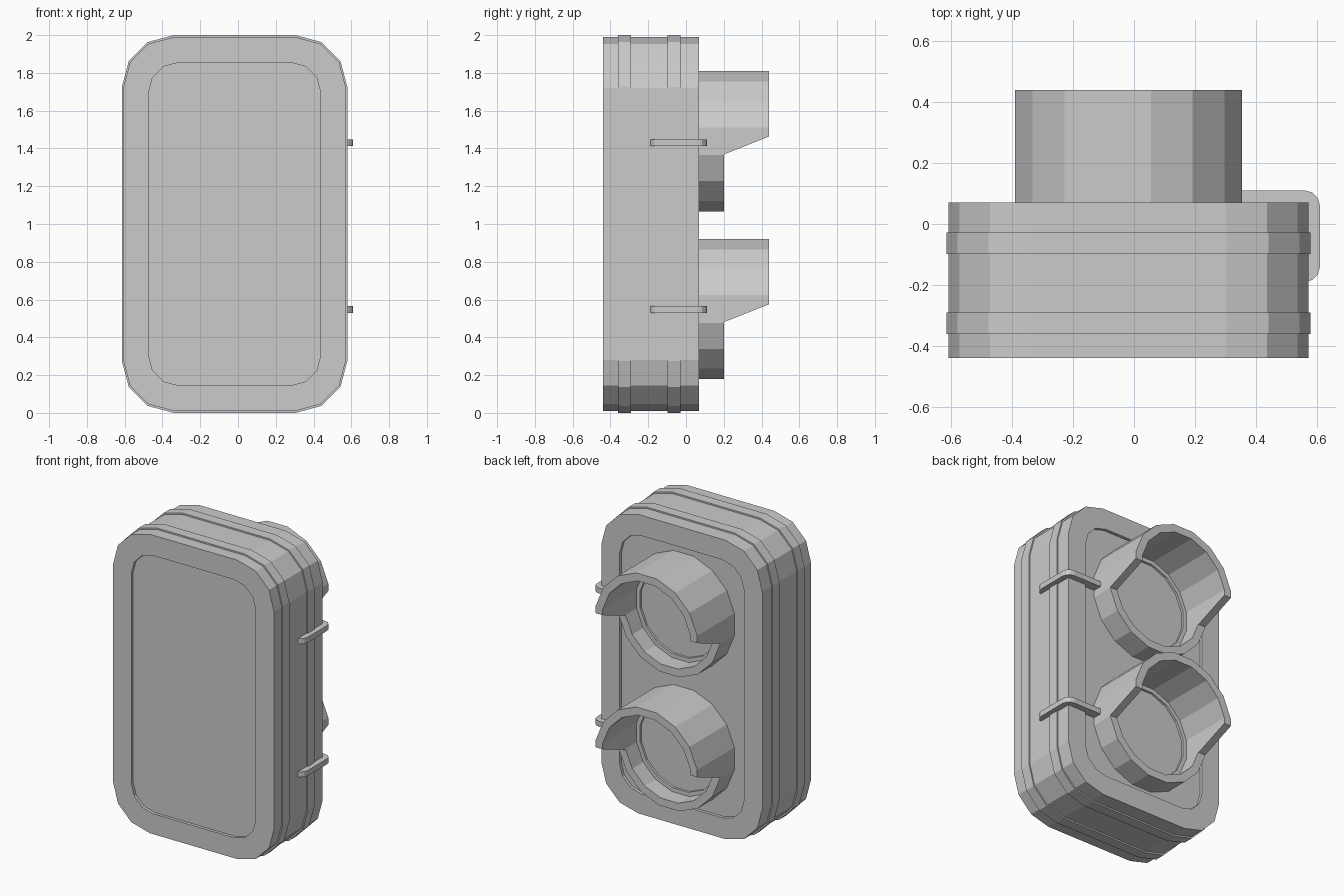
import bpy
import bmesh
from math import cos, sin, pi
from mathutils import Vector

cube = bpy.data.objects.get("Cube")
if cube:
    bpy.data.objects.remove(cube, do_unlink=True)

grey = bpy.data.materials.new("plain_grey")
grey.use_nodes = True
grey.diffuse_color = (0.6, 0.6, 0.6, 1)
grey.node_tree.nodes["Principled BSDF"].inputs["Base Color"].default_value = (0.6, 0.6, 0.6, 1)

CX = -0.018  # centre line of the housing


def loft(name, loops):
    """Bridge equal-length point loops and cap both ends."""
    bm = bmesh.new()
    rings = [[bm.verts.new(p) for p in loop] for loop in loops]
    n = len(rings[0])
    for a, b in zip(rings, rings[1:]):
        for i in range(n):
            j = (i + 1) % n
            bm.faces.new((a[i], a[j], b[j], b[i]))
    bm.faces.new(rings[0])
    bm.faces.new(rings[-1])
    bmesh.ops.recalc_face_normals(bm, faces=bm.faces)
    mesh = bpy.data.meshes.new(name)
    bm.to_mesh(mesh)
    bm.free()
    mesh.materials.append(grey)
    obj = bpy.data.objects.new(name, mesh)
    bpy.context.collection.objects.link(obj)
    return obj


def arc(cx, cy, r, start, steps=3):
    """Quarter-circle corner points."""
    angles = [start + pi / 2 * i / steps for i in range(steps + 1)]
    return [(cx + r * cos(a), cy + r * sin(a)) for a in angles]


def rounded_loop(y, hx, hz, r):
    pts = []
    for k, (sx, sz) in enumerate([(1, 1), (-1, 1), (-1, -1), (1, -1)]):
        pts += arc(CX + sx * (hx - r), 1 + sz * (hz - r), r, k * pi / 2)
    return [Vector((x, y, z)) for x, z in pts]


def circle_loop(y, r, z, sides=16):
    angles = [(i + 0.5) * 2 * pi / sides for i in range(sides)]
    return [Vector((CX + r * cos(a), y, z + r * sin(a))) for a in angles]


# Housing: recessed panels front and back, two raised bands around the sides
wall = (0.59, 0.99, 0.27)
band = (0.597, 1.0, 0.275)
panel = (0.456, 0.855, 0.16)
sections = [(-0.42, panel), (-0.44, panel), (-0.44, wall)]
for y0, y1 in [(-0.36, -0.29), (-0.098, -0.028)]:
    sections += [(y0, wall), (y0, band), (y1, band), (y1, wall)]
sections += [(0.07, wall), (0.07, panel), (0.05, panel)]
loft("housing", [rounded_loop(y, *s) for y, s in sections])

# Lamp hoods: thick tubes with a lens seat, cut away along the lower front
hood_profile = [(0.04, 0.379), (0.44, 0.379), (0.44, 0.327),
                (0.085, 0.327), (0.085, 0.3), (0.07, 0.3)]
cut_profile = [(0.2, -0.6), (0.2, -0.07), (0.5, 0.049), (0.5, -0.6)]
for label, z in [("lower", 0.55), ("upper", 1.438)]:
    hood = loft(label + "_lamp_hood", [circle_loop(y, r, z) for y, r in hood_profile])
    cutter = loft("hood_cutter", [[Vector((x, y, z + dz)) for y, dz in cut_profile]
                                  for x in (-0.6, 0.6)])
    cutter.hide_render = True
    mod = hood.modifiers.new("cutaway", "BOOLEAN")
    mod.operation = "DIFFERENCE"
    mod.solver = "EXACT"
    mod.object = cutter
    bpy.context.view_layer.objects.active = hood
    bpy.ops.object.modifier_apply(modifier=mod.name)
    bpy.data.objects.remove(cutter, do_unlink=True)

# Side brackets: thin plates wrapping the back corner, rounded on the outside
outline = [(0.345, -0.19)] + arc(0.56, -0.14, 0.05, -pi / 2) + arc(0.56, 0.06, 0.05, 0) + [(0.345, 0.11)]
for label, z in [("lower", 0.547), ("upper", 1.43)]:
    loft(label + "_side_bracket", [[Vector((x, y, z + dz)) for x, y in outline]
                                   for dz in (-0.018, 0.018)])
